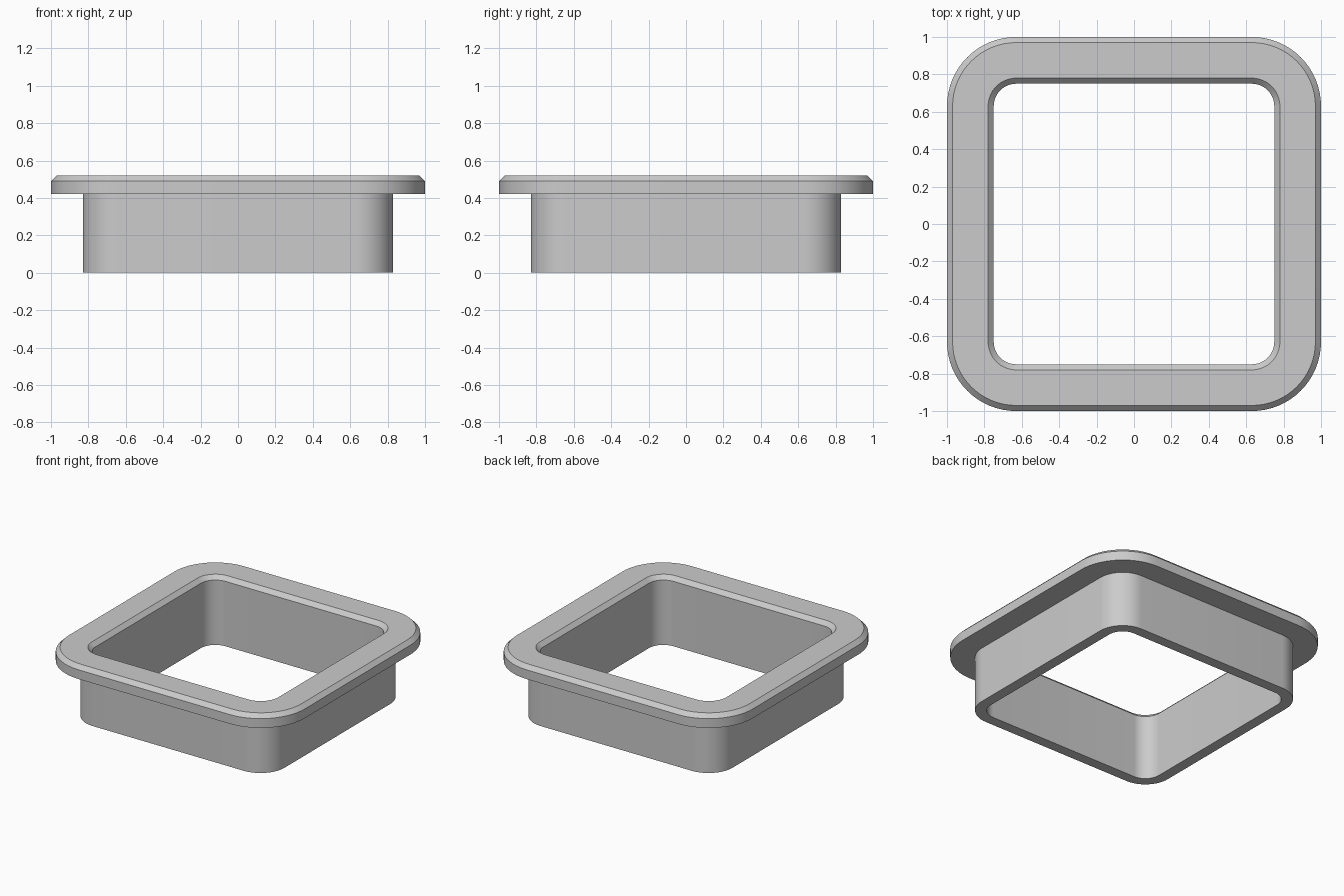
import bpy, bmesh, math

# Remove the default object
cube = bpy.data.objects.get("Cube")
if cube:
    bpy.data.objects.remove(cube, do_unlink=True)

CORNER = 0.63      # corner arc centres, shared by every ring
SEGMENTS = 16      # segments per rounded corner

grey = bpy.data.materials.new("light_grey")
grey.use_nodes = True
colour = (0.6, 0.6, 0.6, 1)
grey.diffuse_color = colour
grey.node_tree.nodes["Principled BSDF"].inputs["Base Color"].default_value = colour


def rounded_square(bm, half, z):
    """Ring of vertices around a square with concentric rounded corners."""
    radius = half - CORNER
    ring = []
    for quarter, (sx, sy) in enumerate([(1, 1), (-1, 1), (-1, -1), (1, -1)]):
        for i in range(SEGMENTS + 1):
            a = math.pi / 2 * (quarter + i / SEGMENTS)
            ring.append(bm.verts.new((sx * CORNER + radius * math.cos(a),
                                      sy * CORNER + radius * math.sin(a), z)))
    return ring


# Wall and flange section as (half width, height), swept round the square
section = [
    (0.75, 0.0), (0.83, 0.0),       # bottom rim
    (0.83, 0.42), (1.0, 0.42),      # outer wall and flange underside
    (1.0, 0.49), (0.97, 0.52),      # flange edge and outer chamfer
    (0.78, 0.52), (0.75, 0.49),     # flat top and inner chamfer
]

bm = bmesh.new()
rings = [rounded_square(bm, half, z) for half, z in section]
for k, lower in enumerate(rings):
    upper = rings[(k + 1) % len(rings)]
    for i in range(len(lower)):
        j = (i + 1) % len(lower)
        bm.faces.new((lower[i], lower[j], upper[j], upper[i]))
bmesh.ops.recalc_face_normals(bm, faces=bm.faces)

mesh = bpy.data.meshes.new("flanged_collar")
bm.to_mesh(mesh)
bm.free()
mesh.materials.append(grey)
collar = bpy.data.objects.new("flanged_collar", mesh)
bpy.context.collection.objects.link(collar)

# Smooth corners, crisp rims
bpy.ops.object.select_all(action="DESELECT")
collar.select_set(True)
bpy.context.view_layer.objects.active = collar
bpy.ops.object.shade_smooth_by_angle(angle=math.radians(30))
